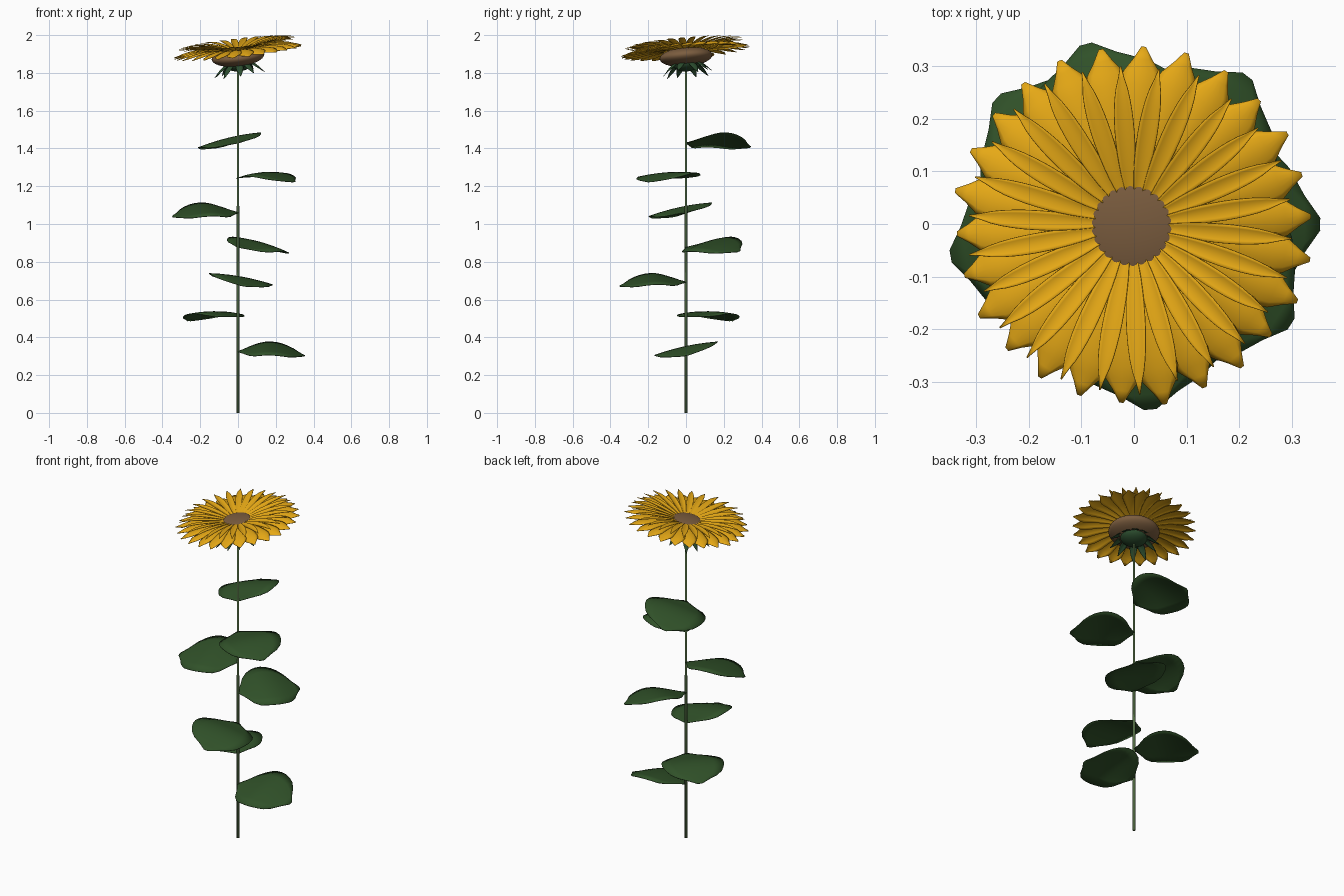
import bpy, bmesh, math, random
from mathutils import Matrix, Vector

if "Cube" in bpy.data.objects:
    bpy.data.objects.remove(bpy.data.objects["Cube"])

random.seed(4)


def material(name, rgb):
    m = bpy.data.materials.new(name)
    m.diffuse_color = (*rgb, 1)
    m.use_nodes = True
    m.node_tree.nodes["Principled BSDF"].inputs["Base Color"].default_value = m.diffuse_color
    return m


STEM = material("stem green", (0.09, 0.16, 0.06))
LEAF = material("leaf green", (0.03, 0.083, 0.022))
SEPAL = material("sepal green", (0.025, 0.075, 0.028))
PETAL = material("petal yellow", (0.8, 0.4, 0.008))
SEED = material("seed brown", (0.2, 0.11, 0.05))


def finish(bm, name, mat, matrix=None, thick=0):
    me = bpy.data.meshes.new(name)
    bm.to_mesh(me)
    bm.free()
    me.materials.append(mat)
    for p in me.polygons:
        p.use_smooth = True
    ob = bpy.data.objects.new(name, me)
    bpy.context.collection.objects.link(ob)
    if matrix:
        ob.matrix_world = matrix
    if thick:
        s = ob.modifiers.new("thickness", "SOLIDIFY")
        s.thickness = thick
        s.offset = 0
    return ob


def curve(pts, t):
    """Smooth interpolation through evenly spaced values."""
    f = t * (len(pts) - 1)
    i = min(int(f), len(pts) - 2)
    f -= i
    p0, p1, p2, p3 = (pts[max(0, min(len(pts) - 1, i + k))] for k in (-1, 0, 1, 2))
    return 0.5 * (2 * p1 + (p2 - p0) * f + (2 * p0 - 5 * p1 + 4 * p2 - p3) * f * f
                  + (3 * p1 - p0 - 3 * p2 + p3) * f ** 3)


def blade(bm, angle, r, z, width, cup=0.0, roll=0.0, base=0.0, nu=12, nv=6):
    """Leaf-like sheet running outward along the given angle."""
    rows = []
    c, s = math.cos(angle), math.sin(angle)
    for i in range(nu + 1):
        t = i / nu
        w = max(curve(width, t), 0.001)
        row = []
        for j in range(nv + 1):
            v = 2 * j / nv - 1
            x = r[0] + (r[1] - r[0]) * t
            y = w * v * math.cos(roll)
            h = base + curve(z, t) + w * v * math.sin(roll) - cup * w * v * v
            row.append(bm.verts.new((x * c - y * s, x * s + y * c, h)))
        rows.append(row)
    for a, b in zip(rows, rows[1:]):
        for j in range(nv):
            bm.faces.new((a[j], b[j], b[j + 1], a[j + 1]))


# Stem
bm = bmesh.new()
bmesh.ops.create_cone(bm, cap_ends=True, segments=12, radius1=0.009, radius2=0.005,
                      depth=1.84, matrix=Matrix.Translation((0, 0, 0.92)))
finish(bm, "stem", STEM)

# Leaves spiral up by the golden angle, each rolled a little differently
for i, roll in enumerate((12, 0, -10, 13, -12, 3, -13)):
    bm = bmesh.new()
    blade(bm, math.radians(137.5 * i), (0.0, 0.353),
          (0, 0.012, 0.027, 0.024, 0.004, -0.022),
          (0.008, 0.13, 0.168, 0.166, 0.125, 0.012),
          cup=0.07, roll=math.radians(roll), base=0.325 + 0.184 * i)
    finish(bm, f"leaf_{i + 1}", LEAF, thick=0.003)

# Head frame, tilted slightly
tilt = Vector((-0.11, -0.085, 1)).to_track_quat('Z', 'Y').to_matrix().to_4x4()
HEAD = Matrix.Translation((0, 0, 1.885)) @ tilt

# Seed disc
bm = bmesh.new()
bmesh.ops.create_uvsphere(bm, u_segments=48, v_segments=24, radius=1,
                          matrix=Matrix.Diagonal((0.14, 0.14, 0.05, 1)))
finish(bm, "seed_disc", SEED, HEAD)

# Green cup underneath
bm = bmesh.new()
bmesh.ops.create_uvsphere(bm, u_segments=32, v_segments=16, radius=1,
                          matrix=Matrix.Translation((0, 0, -0.035))
                          @ Matrix.Diagonal((0.075, 0.075, 0.042, 1)))
finish(bm, "flower_cup", SEPAL, HEAD)

# Sepals curling down
bm = bmesh.new()
for k in range(10):
    drop = random.uniform(0.9, 1.15)
    blade(bm, math.tau * (k + random.uniform(-.15, .15)) / 10,
          (0.055, random.uniform(0.125, 0.15)),
          (-0.035, -0.04 * drop, -0.062 * drop, -0.088 * drop),
          (0.014, 0.02, 0.014, 0.001), cup=0.3, nu=8, nv=4)
finish(bm, "sepals", SEPAL, HEAD, 0.002)

# Petals: wide outer ring and narrow raised inner ring
N = 26
STEP = math.tau / N
bm = bmesh.new()
for k in range(N):
    blade(bm, k * STEP, (0.06, random.uniform(0.335, 0.346)),
          (0.036, 0.044, 0.05, 0.05, 0.043, 0.026),
          (0.009, 0.018, 0.028, 0.036, 0.038, 0.004),
          cup=0.25, roll=math.radians(8))
finish(bm, "outer_petals", PETAL, HEAD, 0.002)

bm = bmesh.new()
for k in range(N):
    blade(bm, (k + 0.5) * STEP, (0.055, random.uniform(0.305, 0.32)),
          (0.037, 0.048, 0.058, 0.066, 0.071, 0.07),
          (0.007, 0.014, 0.018, 0.018, 0.013, 0.001),
          cup=-0.25, roll=math.radians(5))
finish(bm, "inner_petals", PETAL, HEAD, 0.002)
